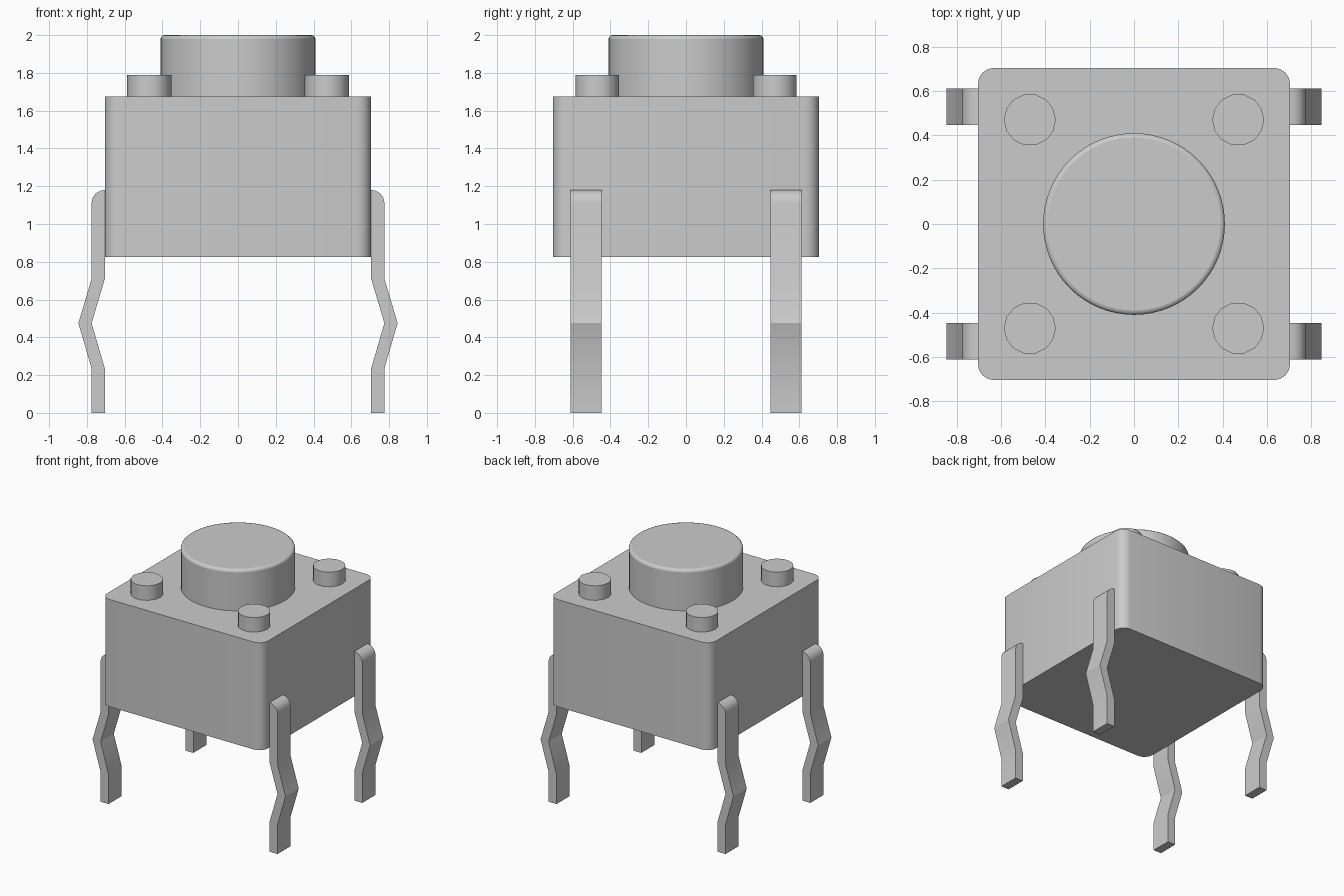
import bpy, bmesh, math

if "Cube" in bpy.data.objects:
    bpy.data.objects.remove(bpy.data.objects["Cube"], do_unlink=True)

grey = bpy.data.materials.new("plain grey")
grey.use_nodes = True
GREY = (0.6, 0.6, 0.6, 1)
grey.diffuse_color = GREY
grey.node_tree.nodes["Principled BSDF"].inputs["Base Color"].default_value = GREY


def extrude_profile(name, points, offset):
    """Solid made by sweeping a closed 3D outline along an offset."""
    bm = bmesh.new()
    face = bm.faces.new([bm.verts.new(p) for p in points])
    swept = bmesh.ops.extrude_face_region(bm, geom=[face], use_keep_orig=True)
    verts = [g for g in swept["geom"] if isinstance(g, bmesh.types.BMVert)]
    bmesh.ops.translate(bm, verts=verts, vec=offset)
    bmesh.ops.recalc_face_normals(bm, faces=bm.faces)
    mesh = bpy.data.meshes.new(name)
    bm.to_mesh(mesh)
    bm.free()
    obj = bpy.data.objects.new(name, mesh)
    bpy.context.collection.objects.link(obj)
    return finish(obj)


def finish(obj):
    obj.data.materials.append(grey)
    bpy.ops.object.select_all(action="DESELECT")
    obj.select_set(True)
    bpy.context.view_layer.objects.active = obj
    bpy.ops.object.shade_smooth_by_angle(angle=math.radians(32))
    return obj


def arc(cx, cy, radius, start, end, steps):
    return [(cx + radius * math.cos(math.radians(start + (end - start) * i / steps)),
             cy + radius * math.sin(math.radians(start + (end - start) * i / steps)))
            for i in range(steps + 1)]


def cylinder(name, x, y, radius, bottom, top, sides):
    ring = arc(x, y, radius, 0, 360, sides)[:-1]
    return extrude_profile(name, [(px, py, bottom) for px, py in ring], (0, 0, top - bottom))


# Housing with rounded upright corners
HALF, ROUND, BASE, DECK = 0.705, 0.075, 0.825, 1.675
inner = HALF - ROUND
outline = []
for i, (sx, sy) in enumerate([(1, 1), (-1, 1), (-1, -1), (1, -1)]):
    outline += arc(sx * inner, sy * inner, ROUND, 90 * i, 90 * i + 90, 4)
extrude_profile("housing", [(x, y, BASE) for x, y in outline], (0, 0, DECK - BASE))

# Push button with a softened top rim
button = cylinder("push_button", 0, 0, 0.41, DECK, 2.0, 64)
bm = bmesh.new()
bm.from_mesh(button.data)
rim = [e for e in bm.edges if all(v.co.z > 1.99 for v in e.verts)]
bmesh.ops.bevel(bm, geom=rim, offset=0.02, segments=3, profile=0.5, affect="EDGES")
for f in bm.faces:
    f.smooth = True
bm.to_mesh(button.data)
bm.free()

# Corner pegs and kinked legs, one set per corner
leg_path = [(0, 0), (0, 0.235), (0.07, 0.475), (0, 0.71)]
THICK, WIDTH, LEG_TOP = 0.07, 0.165, 1.18
outer_side = [(HALF + THICK + dx, z) for dx, z in leg_path]
inner_side = [(HALF + dx, z) for dx, z in reversed(leg_path)]
crown = arc(HALF, LEG_TOP - THICK, THICK, 0, 90, 6)
leg_outline = outer_side + crown + inner_side

for side_name, sx in (("left", 1), ("right", -1)):
    for end_name, sy in (("front", -1), ("back", 1)):
        cylinder(f"{end_name}_{side_name}_peg", sx * 0.47, sy * 0.47, 0.117, DECK, 1.79, 14)
        start = sy * 0.53 - WIDTH / 2
        extrude_profile(f"{end_name}_{side_name}_leg",
                        [(sx * x, start, z) for x, z in leg_outline], (0, WIDTH, 0))
